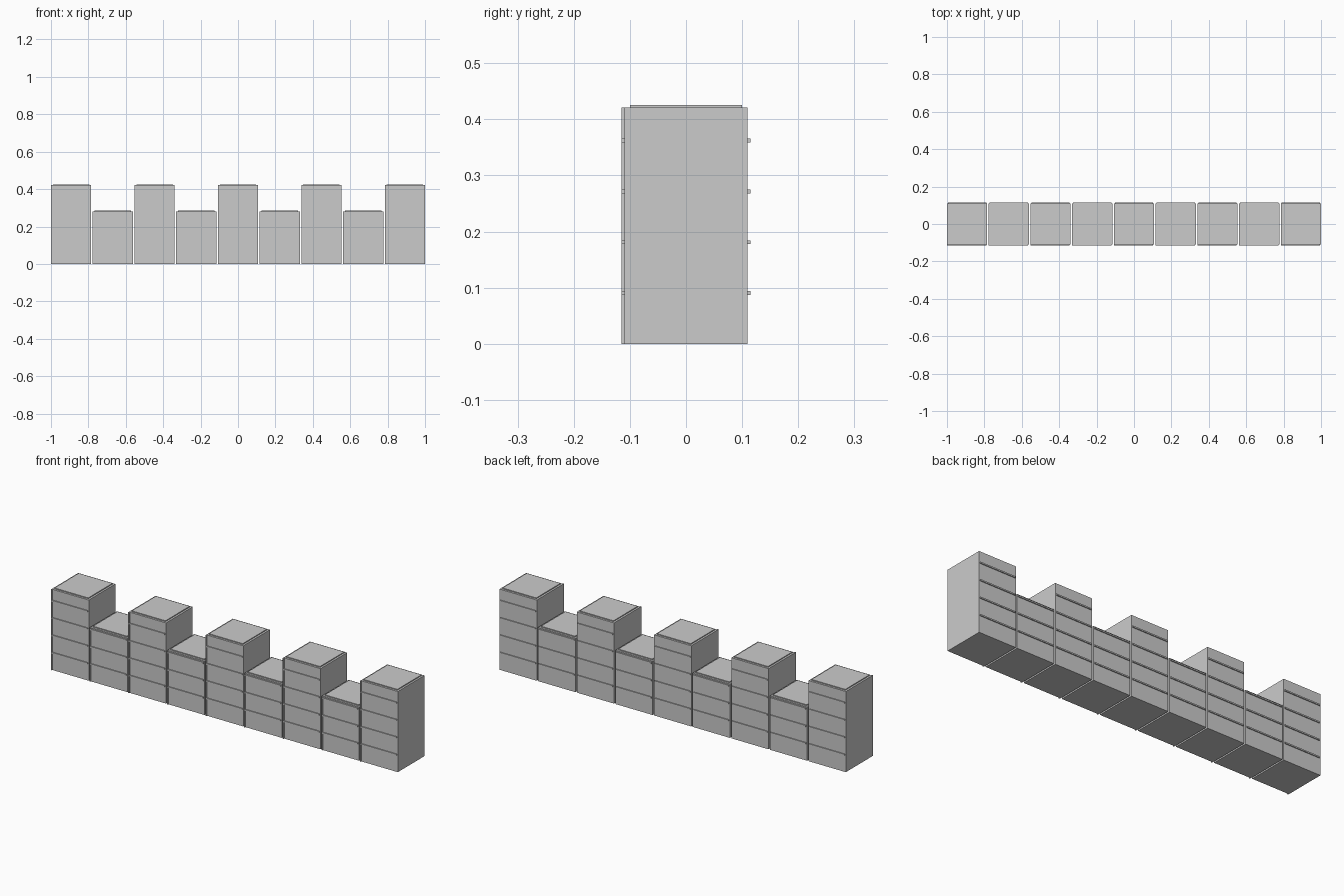
import bpy
import bmesh
from mathutils import Matrix, Vector

cube = bpy.data.objects.get("Cube")
if cube:
    bpy.data.objects.remove(cube, do_unlink=True)

stone = bpy.data.materials.new("stone grey")
stone.use_nodes = True
grey = (0.6, 0.6, 0.6, 1)
stone.diffuse_color = grey
stone.node_tree.nodes["Principled BSDF"].inputs["Base Color"].default_value = grey


def add_box(bm, low, high):
    """Axis-aligned box between two corners."""
    low, high = Vector(low), Vector(high)
    place = Matrix.Translation((low + high) / 2) @ Matrix.Diagonal((high - low).to_4d())
    bmesh.ops.create_cube(bm, size=1, matrix=place)


def build(name, boxes):
    bm = bmesh.new()
    for low, high in boxes:
        add_box(bm, low, high)
    mesh = bpy.data.meshes.new(name)
    bm.to_mesh(mesh)
    bm.free()
    mesh.materials.append(stone)
    bpy.context.collection.objects.link(bpy.data.objects.new(name, mesh))


COUNT = 9
GAP = 0.008
WIDTH = (2 - GAP * (COUNT - 1)) / COUNT
DEPTH = 0.11      # half depth of a block
RAISED = 0.005    # how far trim stands proud
COURSE = 0.0905   # spacing of the mortar lines

for i in range(COUNT):
    tall = i % 2 == 0
    kind = "merlon" if tall else "crenel"
    height = 0.421 if tall else 0.281
    left = -1 + i * (WIDTH + GAP)
    right = left + WIDTH

    # Main stone block
    build(f"{kind}_block_{i + 1}", [((left, -DEPTH, 0), (right, DEPTH, height))])

    # Thin inset cap
    build(f"{kind}_cap_{i + 1}", [((left + 0.01, -0.1, height - 0.005),
                                  (right - 0.01, 0.1, height + RAISED))])

    # Horizontal mortar lines, front and back
    lines = []
    for row in range(1, 5 if tall else 4):
        z = row * COURSE
        for side in (-1, 1):
            y = sorted((side * (DEPTH - 0.005), side * (DEPTH + RAISED)))
            lines.append(((left + 0.005, y[0], z - 0.0035),
                          (right - 0.005, y[1], z + 0.0035)))
    build(f"{kind}_mortar_lines_{i + 1}", lines)

    # Upright joint strip on the front
    build(f"{kind}_joint_strip_{i + 1}", [((left, -DEPTH - RAISED, 0),
                                          (left + 0.006, -DEPTH + 0.005, height))])
